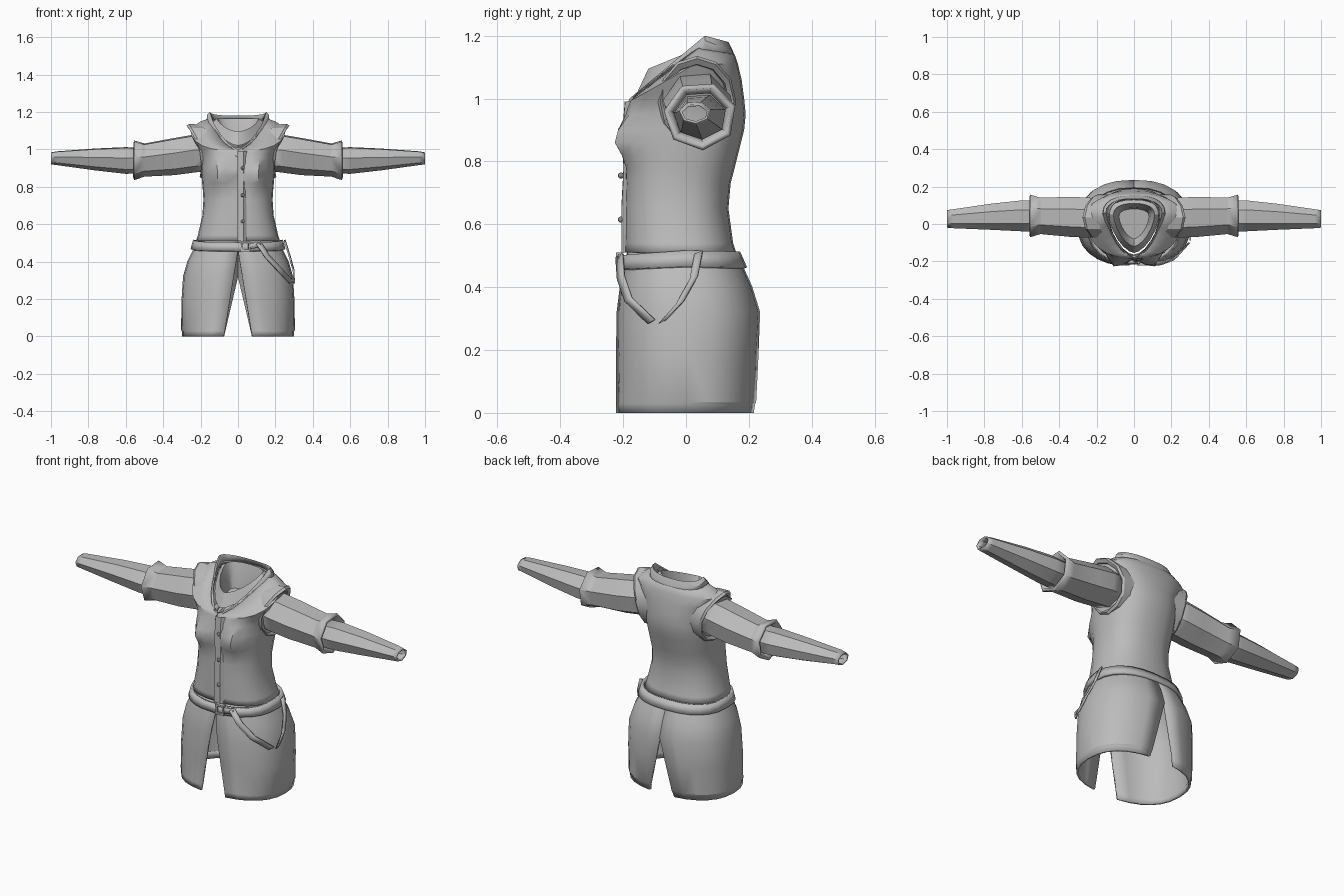
import bpy, bmesh
from math import sin, cos, pi, asin, exp, radians
from mathutils import Vector

default_cube = bpy.data.objects.get("Cube")
if default_cube:
    bpy.data.objects.remove(default_cube, do_unlink=True)

# Single cloth colour
cloth = bpy.data.materials.new("grey_cloth")
cloth.use_nodes = True
grey = (0.5, 0.5, 0.5, 1)
cloth.diffuse_color = grey
cloth.node_tree.nodes["Principled BSDF"].inputs["Base Color"].default_value = grey


def loft(name, rings, closed=True, thick=0.0, cap=False, angle=30, offset=-1):
    """Skin a list of point rings, optionally with thickness."""
    bm = bmesh.new()
    rows = [[bm.verts.new(p) for p in ring] for ring in rings]
    count = len(rows[0])
    for a, b in zip(rows, rows[1:]):
        for i in range(count if closed else count - 1):
            j = (i + 1) % count
            bm.faces.new((a[i], a[j], b[j], b[i]))
    if cap:
        bm.faces.new(rows[-1])
    bmesh.ops.recalc_face_normals(bm, faces=bm.faces)
    mesh = bpy.data.meshes.new(name)
    bm.to_mesh(mesh)
    bm.free()
    mesh.materials.append(cloth)
    ob = bpy.data.objects.new(name, mesh)
    bpy.context.collection.objects.link(ob)
    bpy.context.view_layer.objects.active = ob
    ob.select_set(True)
    bpy.ops.object.shade_smooth_by_angle(angle=radians(angle))
    ob.select_set(False)
    if thick:
        mod = ob.modifiers.new("thickness", "SOLIDIFY")
        mod.thickness = thick
        mod.offset = offset
    return ob


def power(value, p):
    return (abs(value) ** p) * (1 if value >= 0 else -1)


def body_point(t, z, hw, front, back, mid=None, fall=0, back_fall=0, fe=2.4):
    """Point of a body section; t = 0 is the front, pi the back."""
    mid = (front + back) / 2 if mid is None else mid
    is_front = cos(t) > 0
    e = 2 / (fe if is_front else 2.4)
    s, c = power(sin(t), e), power(abs(cos(t)), e)
    y = mid + c * ((front if is_front else back) - mid)
    return Vector((hw * s, y, z - c * (fall if is_front else back_fall)))


def section(*args, n=24, **kw):
    return [body_point(2 * pi * i / n, *args, **kw) for i in range(n)]


def bust(p):
    """Push the chest forward on both sides."""
    if p.y < 0:
        dx, dz = (abs(p.x) - 0.1) / 0.055, (p.z - 0.87) / 0.07
        p.y -= 0.065 * exp(-dx * dx - dz * dz)
    return p


# Vest body, hem to neckline
neck = (1.17, 0.135, -0.17, 0.14, 0.04, 0.17, 0.02)
vest_rows = [
    (0.51, 0.225, -0.195, 0.16), (0.54, 0.215, -0.195, 0.15),
    (0.65, 0.19, -0.195, 0.135), (0.73, 0.185, -0.192, 0.142),
    (0.78, 0.188, -0.188, 0.155), (0.82, 0.192, -0.185, 0.165),
    (0.86, 0.195, -0.185, 0.175), (0.9, 0.198, -0.185, 0.185),
    (0.95, 0.2, -0.185, 0.19), (1.0, 0.21, -0.185, 0.185, 0, 0.03),
    (1.06, 0.235, -0.182, 0.177, 0.02, 0.08),
    (1.11, 0.255, -0.18, 0.165, 0.03, 0.12),
    (1.15, 0.2, -0.175, 0.155, 0.04, 0.155, 0.01),
]
rings = [[bust(p) for p in section(*row)] for row in vest_rows]
rings.append(section(*neck, fe=1.7))
loft("vest", rings, thick=0.01, angle=40)

# Flared collar running into the open neckline
loft("collar", [
    section(*neck, fe=1.7),
    section(1.2, 0.15, -0.18, 0.135, 0.06, 0.2, 0.02, fe=1.4),
    section(1.185, 0.165, -0.19, 0.15, 0.06, 0.215, 0.035, fe=1.4),
    section(1.14, 0.17, -0.192, 0.158, 0.05, 0.18, 0.02, fe=1.5),
], thick=0.008, angle=25)

# Shirt visible inside the neckline
loft("shirt_neck", [
    section(1.15, 0.135, -0.155, 0.13, 0.05, 0.13, 0, fe=1.6),
    section(1.165, 0.11, -0.12, 0.11, 0.05, 0.07, 0, fe=1.6),
    section(1.1, 0.09, -0.1, 0.09, 0.05, 0.06, 0, fe=1.6),
    section(1.03, 0.08, -0.08, 0.08, 0.04, 0.02, 0, fe=1.6),
], cap=True, angle=25)

# Front placket edge and buttons
placket = []
for z, y in ((0.51, 0.2), (0.65, 0.2), (0.78, 0.193), (0.88, 0.198), (0.99, 0.189)):
    placket.append([(-0.004, -y + 0.015, z), (-0.004, -y - 0.006, z),
                    (0.03, -y - 0.005, z), (0.05, -y + 0.012, z)])
loft("placket", placket, closed=False, angle=20)
for z in (0.615, 0.755, 0.9):
    bpy.ops.mesh.primitive_uv_sphere_add(segments=8, ring_count=5, radius=0.01,
                                         location=(0.025, -0.207, z))
    bpy.context.object.name = "button"
    bpy.context.object.data.materials.append(cloth)

# Skirt panels, split at the front and the back
skirt_rows = [
    (0.52, 0.205, -0.18, 0.145), (0.46, 0.235, -0.192, 0.178),
    (0.4, 0.265, -0.205, 0.205), (0.32, 0.288, -0.215, 0.23),
    (0.18, 0.297, -0.218, 0.225), (0.035, 0.298, -0.219, 0.22),
    (0.03, 0.295, -0.22, 0.217), (0, 0.293, -0.22, 0.213),
]


def slit_angle(z, apex, hw):
    x = max(0, apex - z) * 0.075 / apex
    return asin((x / hw) ** 1.2)


for side, label in ((1, "left"), (-1, "right")):
    rings = []
    for row in skirt_rows:
        a = slit_angle(row[0], 0.46, row[1])
        b = pi - slit_angle(row[0], 0.32, row[1])
        ring = [body_point(a + (b - a) * i / 12, *row) for i in range(13)]
        rings.append([(side * p.x, p.y, p.z) for p in ring])
    # open sheets may face either way, so thickness is centred
    loft(label + "_skirt_panel", rings, closed=False, thick=0.012, offset=0)

# Belt with buckle
loft("belt", [
    section(0.515, 0.232, -0.203, 0.165, 0, 0.015, 0.005),
    section(0.465, 0.246, -0.21, 0.187, 0, 0.01, 0.005),
], thick=0.016, offset=0, angle=25)


def strap(name, path, width, thick=0.008):
    """Flat band along a path, with width given as a vector."""
    w = Vector(width) / 2
    return loft(name, [[Vector(p) - w, Vector(p) + w] for p in path],
                closed=False, thick=thick, offset=0)


frame = [(0.015, 0.455), (0.065, 0.455), (0.065, 0.51), (0.015, 0.51)]
loft("buckle", [[(0.04 + (x - 0.04) * s, y, 0.482 + (z - 0.482) * s) for x, z in frame]
                for s, y in ((1, -0.2), (1, -0.222), (0.65, -0.222), (0.65, -0.2))])
strap("belt_tongue", [(0.055, -0.216, 0.482), (0.12, -0.211, 0.49)], (0, 0, 0.03))

# Two hanging straps that meet at the left hip
strap("front_hanging_strap",
      [(0.11, -0.212, 0.5), (0.155, -0.207, 0.43), (0.22, -0.183, 0.36),
       (0.285, -0.11, 0.29)], (0.022, 0.02, 0.012))
strap("side_hanging_strap",
      [(0.25, 0.04, 0.51), (0.276, 0.025, 0.43), (0.298, -0.02, 0.35),
       (0.3, -0.075, 0.29)], (0, 0.026, 0.012))


def arm_ring(x, y, z, ry, rz, side, n=7):
    return [(side * x, y + ry * cos(2 * pi * i / n + 0.3),
             z + rz * sin(2 * pi * i / n + 0.3)) for i in range(n)]


sleeve_rows = [(0.16, 0.035, 0.985, 0.1, 0.1), (0.24, 0.036, 0.98, 0.11, 0.105),
               (0.34, 0.04, 0.965, 0.11, 0.103), (0.5, 0.045, 0.946, 0.1, 0.092),
               (0.555, 0.045, 0.945, 0.117, 0.11)]
forearm_rows = [(0.45, 0.042, 0.942, 0.085, 0.068), (0.6, 0.045, 0.943, 0.085, 0.074),
                (0.76, 0.04, 0.948, 0.072, 0.061), (0.97, 0.029, 0.954, 0.052, 0.038),
                (1.0, 0.028, 0.953, 0.048, 0.033)]
trim_rows = [(-0.07, 1.02), (0, 1.04), (0.012, 0.98), (0, 0.85), (-0.04, 0.8)]

for side, label in ((1, "left"), (-1, "right")):
    # Rolled sleeve, forearm tube and armhole trim
    loft(label + "_sleeve", [arm_ring(*r, side) for r in sleeve_rows], thick=0.016, angle=20)
    loft(label + "_forearm", [arm_ring(*r, side) for r in forearm_rows], thick=0.008, angle=20)
    rings = []
    for dx, s in trim_rows:
        ring = []
        for i in range(12):
            c, h = cos(pi * i / 6), sin(pi * i / 6)
            x = 0.228 + 0.035 * h - 0.035 * c * c + dx
            ring.append((side * x, 0.035 + 0.12 * s * c, 0.99 + 0.14 * s * h))
        rings.append(ring)
    loft(label + "_armhole_trim", rings)
